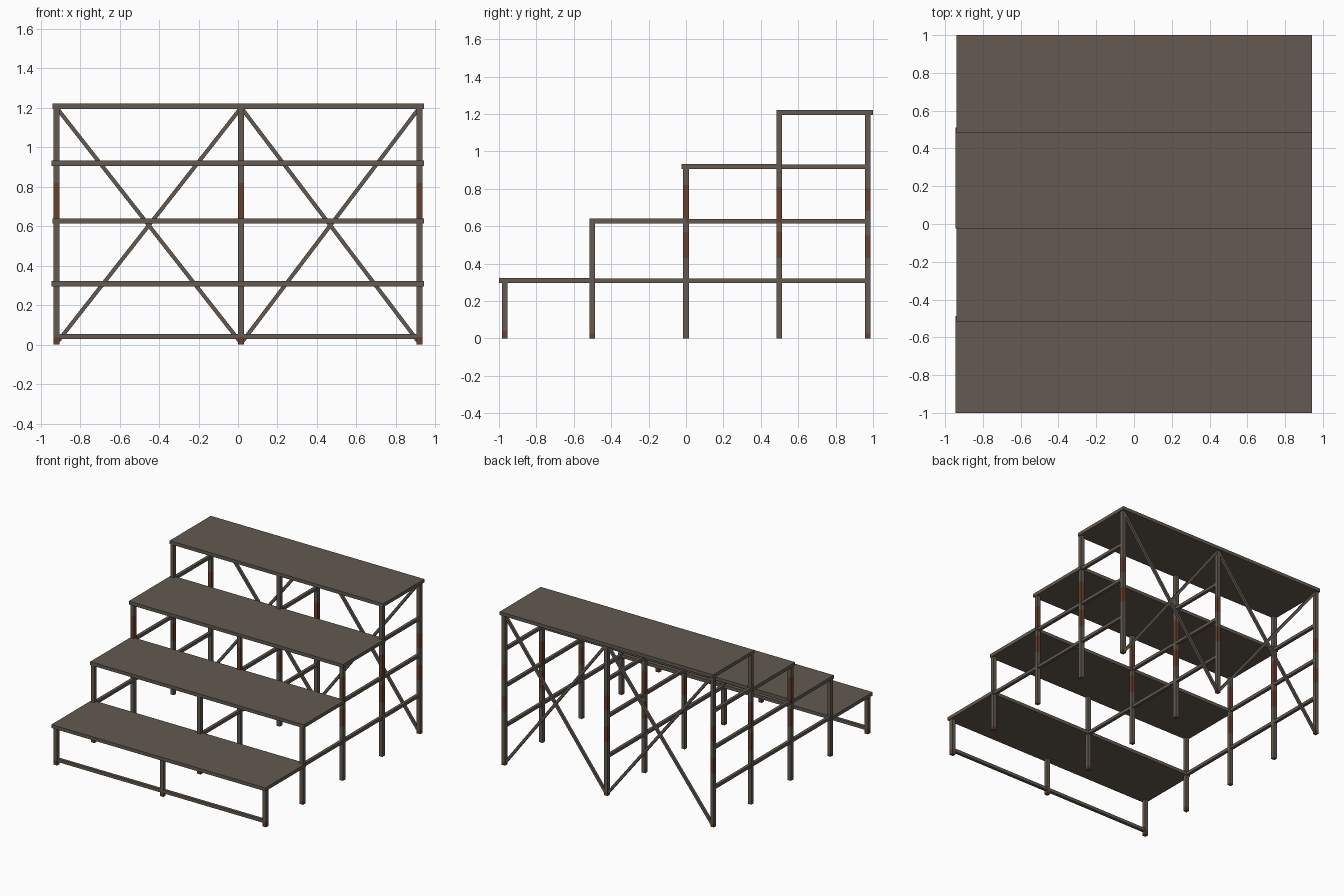
import bpy, bmesh, math
from mathutils import Vector, Matrix

if "Cube" in bpy.data.objects:
    bpy.data.objects.remove(bpy.data.objects["Cube"])


def mat(name, col):
    m = bpy.data.materials.new(name)
    m.diffuse_color = (*col, 1)
    m.use_nodes = True
    m.node_tree.nodes["Principled BSDF"].inputs["Base Color"].default_value = m.diffuse_color
    return m


STEEL = mat("weathered steel", (0.125, 0.102, 0.083))
RUST = mat("rust", (0.135, 0.050, 0.026))


def finish(name, bm, mats):
    me = bpy.data.meshes.new(name)
    bm.to_mesh(me)
    bm.free()
    for m in mats:
        me.materials.append(m)
    ob = bpy.data.objects.new(name, me)
    bpy.context.collection.objects.link(ob)
    return ob


def box(name, lo, hi):
    lo, hi = Vector(lo), Vector(hi)
    bm = bmesh.new()
    bmesh.ops.create_cube(bm, size=1, matrix=Matrix.Translation((lo + hi) / 2)
                          @ Matrix.Diagonal((*(hi - lo), 1)))
    return finish(name, bm, [STEEL])


def leg(name, x, y, top, rust):
    """Square post, cut at the rust band limits and coloured by height."""
    bm = bmesh.new()
    bmesh.ops.create_cube(bm, size=1, matrix=Matrix.Translation((x, y, top / 2))
                          @ Matrix.Diagonal((0.03, 0.03, top, 1)))
    for z in {z for band in rust for z in band}:
        if 0 < z < top:
            bmesh.ops.bisect_plane(bm, geom=bm.verts[:] + bm.edges[:] + bm.faces[:],
                                   plane_co=(0, 0, z), plane_no=(0, 0, 1))
    for f in bm.faces:
        zc = f.calc_center_median().z
        f.material_index = int(any(a < zc < b for a, b in rust))
    finish(name, bm, [STEEL, RUST])


def brace(name, a, b, w=0.02):
    a, b = Vector(a), Vector(b)
    d = b - a
    angle = math.atan2(d.x, d.z)
    bm = bmesh.new()
    bmesh.ops.create_cube(bm, size=1, matrix=Matrix.Translation((a + b) / 2)
                          @ Matrix.Rotation(angle, 4, 'Y')
                          @ Matrix.Diagonal((w, w, d.length, 1)))
    finish(name, bm, [STEEL])


COLS = [-0.92, 0.016, 0.92]
ROWS = [-0.969, -0.501, 0.0, 0.498, 0.972]
TOPS = [0.322, 0.640, 0.933, 1.222]
THICK = 0.027

# Stepped platforms
FRONT = [-1.0, -0.517, -0.025, 0.483]
BACK = [-0.487, 0.0, 0.512, 1.0]
LEFT = [-0.945, -0.94, -0.945, -0.94]
for i in range(4):
    box(f"platform_{i + 1}", (LEFT[i], FRONT[i], TOPS[i] - THICK), (0.942, BACK[i], TOPS[i]))

# Legs with rust bands by row
RUSTED = [[(0, 0.04)], [(0, 0.025)], [(0.43, 0.57), (0.62, 0.82)],
          [(0.43, 0.57), (0.62, 0.81)], [(0, 0.025), (0.43, 0.55), (0.68, 0.80)]]
for r, y in enumerate(ROWS):
    for c, x in enumerate(COLS):
        leg(f"leg_row{r + 1}_{c + 1}", x, y, TOPS[min(r, 3)] - THICK, RUSTED[r])

# Side rails running back from each lower platform to the rear legs
for i in range(3):
    for c, x in enumerate(COLS):
        box(f"side_rail_{i + 1}_{c + 1}", (x - 0.012, ROWS[i], TOPS[i] - 0.027),
            (x + 0.012, ROWS[4] - 0.014, TOPS[i] - 0.003))

# Low front rail
box("front_rail", (COLS[0], ROWS[0] - 0.012, 0.028), (COLS[2], ROWS[0] + 0.012, 0.053))

# Crossed braces on the back, one X per bay
for n, (x0, x1) in enumerate(zip(COLS, COLS[1:])):
    y = ROWS[4]
    brace(f"back_brace_{n + 1}_a", (x0 + 0.01, y, 0.02), (x1 - 0.005, y, 1.195))
    brace(f"back_brace_{n + 1}_b", (x0 + 0.005, y, 1.195), (x1 - 0.01, y, 0.02))
